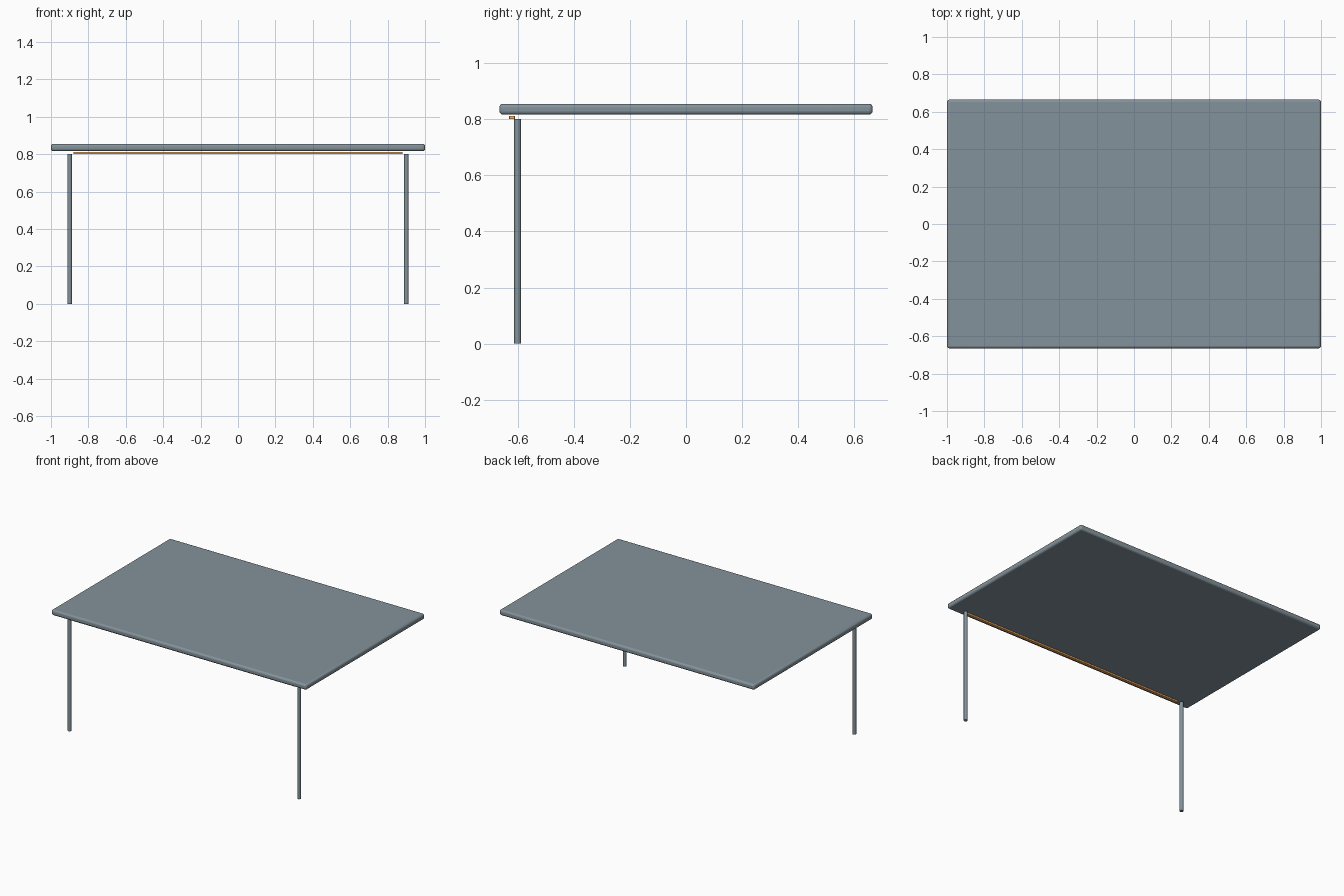
import bpy
from math import radians

if "Cube" in bpy.data.objects:
    bpy.data.objects.remove(bpy.data.objects["Cube"])


def material(name, rgb):
    mat = bpy.data.materials.new(name)
    mat.diffuse_color = (*rgb, 1)
    mat.use_nodes = True
    mat.node_tree.nodes["Principled BSDF"].inputs["Base Color"].default_value = mat.diffuse_color
    return mat


def finish(ob, name, mat):
    ob.name = name
    ob.data.materials.append(mat)
    bpy.ops.object.shade_smooth_by_angle(angle=radians(40))


def rounded_box(name, size, center, bevel, mat):
    bpy.ops.mesh.primitive_cube_add(size=1, location=center)
    ob = bpy.context.object
    ob.scale = size
    bpy.ops.object.transform_apply(location=False, rotation=False, scale=True)
    mod = ob.modifiers.new("rounded_edges", 'BEVEL')
    mod.width = bevel
    mod.segments = 3
    finish(ob, name, mat)


slate = material("slate", (0.23, 0.29, 0.325))
orange = material("orange", (1.0, 0.45, 0.12))

# Table top with softened edges
rounded_box("table_top", (2.0, 1.33, 0.039), (0, 0, 0.8355), 0.013, slate)

# Two slim round legs under the front edge
for side, x in (("left", -0.9), ("right", 0.9)):
    bpy.ops.mesh.primitive_cylinder_add(vertices=16, radius=0.0125, depth=0.8,
                                        location=(x, -0.6, 0.4))
    finish(bpy.context.object, f"front_leg_{side}", slate)

# Thin orange strip below the front edge
rounded_box("front_strip", (1.76, 0.02, 0.012), (0, -0.62, 0.806), 0.002, orange)
